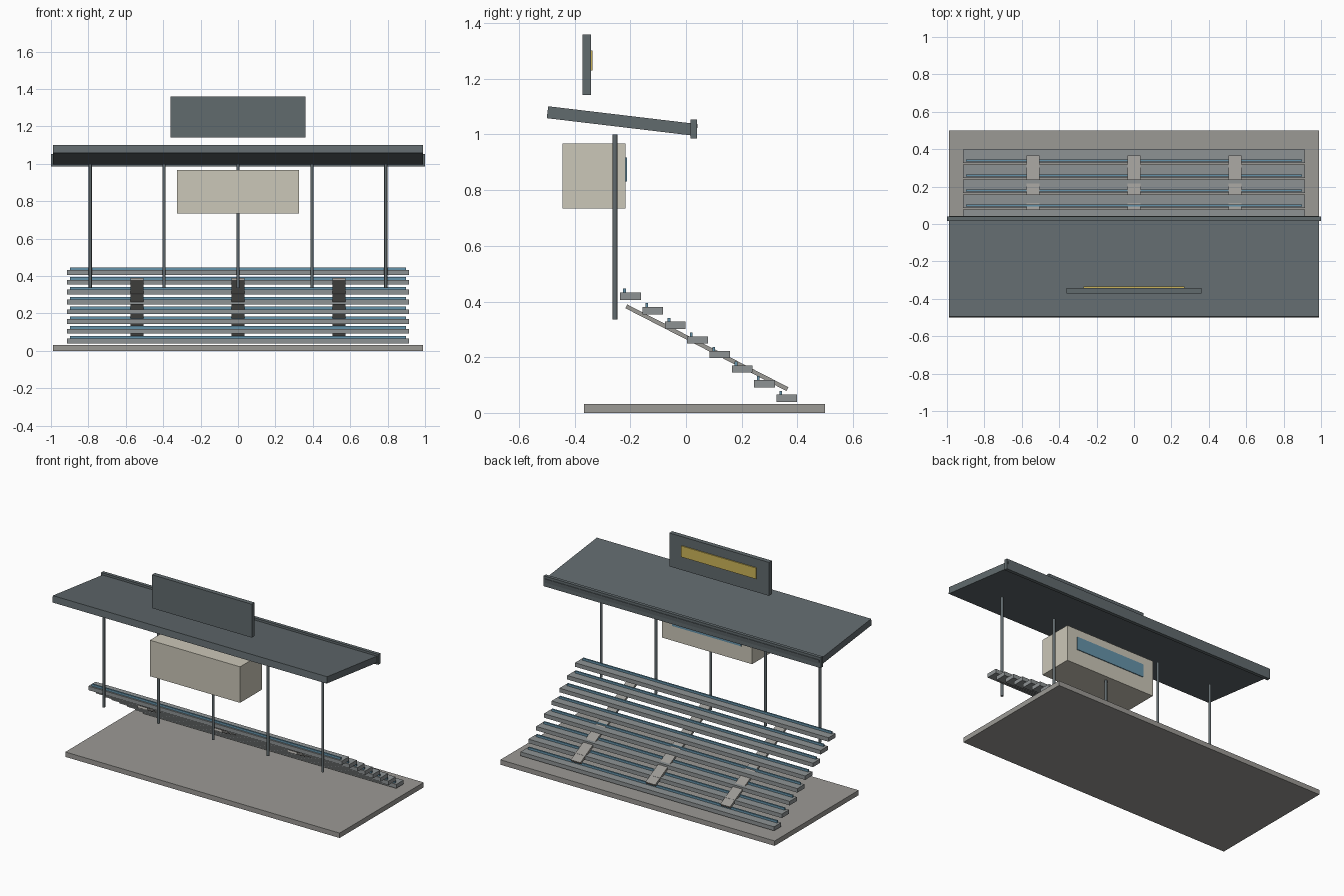
import bpy, bmesh
from math import radians
from mathutils import Matrix

if "Cube" in bpy.data.objects:
    bpy.data.objects.remove(bpy.data.objects["Cube"])


def material(name, rgb):
    m = bpy.data.materials.new(name)
    m.diffuse_color = (*rgb, 1)
    m.use_nodes = True
    m.node_tree.nodes["Principled BSDF"].inputs["Base Color"].default_value = m.diffuse_color
    return m


CONCRETE = material("concrete", (0.33, 0.32, 0.30))
STEEL = material("dark_steel", (0.12, 0.145, 0.155))
BENCH = material("bench_grey", (0.27, 0.29, 0.295))
BLUE = material("blue", (0.13, 0.29, 0.40))
CREAM = material("cream", (0.60, 0.57, 0.48))
YELLOW = material("yellow", (0.62, 0.47, 0.10))


def finish(name, bm, loc, mat, tilt=0):
    mesh = bpy.data.meshes.new(name)
    bm.to_mesh(mesh)
    bm.free()
    mesh.materials.append(mat)
    ob = bpy.data.objects.new(name, mesh)
    ob.location = loc
    ob.rotation_euler.x = radians(tilt)
    bpy.context.collection.objects.link(ob)
    return ob


def box(name, loc, size, mat, tilt=0):
    bm = bmesh.new()
    bmesh.ops.create_cube(bm, size=1, matrix=Matrix.Diagonal((*size, 1)))
    return finish(name, bm, loc, mat, tilt)


def post(name, loc, radius, height, mat):
    bm = bmesh.new()
    bmesh.ops.create_cone(bm, cap_ends=True, segments=12, radius1=radius,
                          radius2=radius, depth=height)
    for f in bm.faces:
        f.smooth = len(f.verts) == 4
    for e in bm.edges:
        e.smooth = all(f.smooth for f in e.link_faces)
    return finish(name, bm, loc, mat)


# Ground slab
box("base_slab", (0, 0.067, 0.016), (1.98, 0.866, 0.032), CONCRETE)

# Rising bench rows, each with a blue strip near the back
for i in range(8):
    y, z = 0.362 - 0.0802 * i, 0.0525 + 0.0524 * i
    box(f"bench_row_{i + 1}", (0, y, z), (1.83, 0.074, 0.026), BENCH)
    box(f"seat_strip_{i + 1}", (0, y - 0.022, z + 0.020), (1.796, 0.010, 0.014), BLUE)

# Sloping stringers under the rows
for i, x in enumerate((-0.54, 0, 0.54)):
    box(f"stringer_{i + 1}", (x, 0.075, 0.234), (0.07, 0.65, 0.015), CONCRETE, -27.2)

# Roof posts
for i in range(5):
    post(f"roof_post_{i + 1}", (0.395 * (i - 2), -0.255, 0.668), 0.0085, 0.664, STEEL)

# Tilted roof and its edge fascia
box("roof", (0, -0.229, 1.048), (1.98, 0.541, 0.043), STEEL, -6.8)
box("roof_fascia", (0, 0.028, 1.02), (2.0, 0.022, 0.068), STEEL)

# Press cabin with window facing the field
box("cabin", (0, -0.33, 0.851), (0.65, 0.226, 0.235), CREAM)
box("cabin_window", (0, -0.217, 0.874), (0.50, 0.010, 0.085), BLUE)

# Sign board with yellow panel
box("sign_board", (0, -0.357, 1.25), (0.72, 0.030, 0.218), STEEL)
box("sign_panel", (0, -0.340, 1.265), (0.54, 0.010, 0.072), YELLOW)
